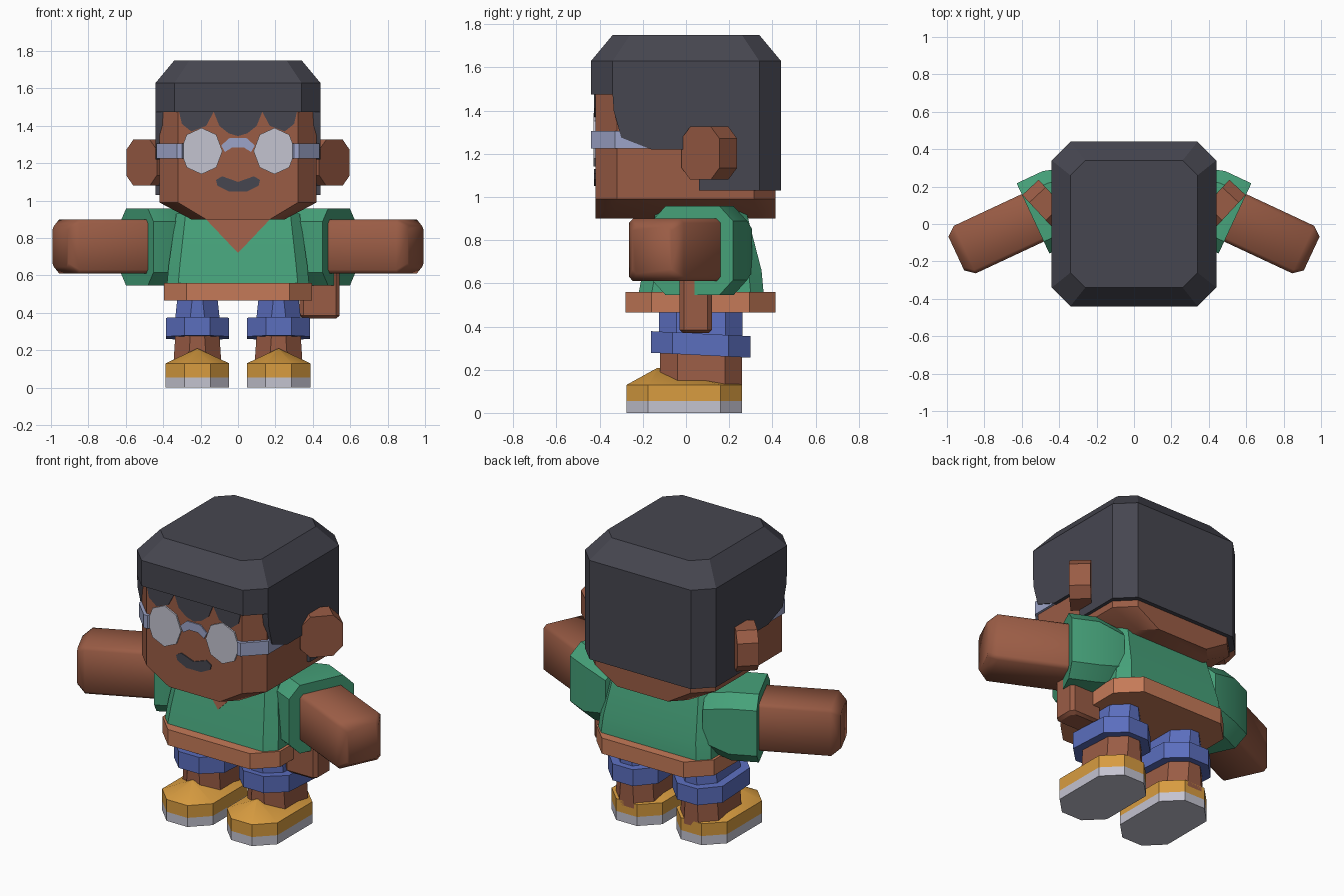
import bpy, bmesh, math
from mathutils import Vector as V

if "Cube" in bpy.data.objects:
    bpy.data.objects.remove(bpy.data.objects["Cube"])


def lin(h):
    vals = [int(h[i:i + 2], 16) / 255 for i in (0, 2, 4)]
    return [c / 12.92 if c <= .04045 else ((c + .055) / 1.055) ** 2.4 for c in vals] + [1]


def material(name, h):
    m = bpy.data.materials.new(name)
    m.diffuse_color = lin(h)
    m.use_nodes = True
    m.node_tree.nodes["Principled BSDF"].inputs["Base Color"].default_value = m.diffuse_color
    return m


SKIN = material("brown skin", "9A5C45")
HAIR = material("charcoal", "464650")
GREEN = material("green cloth", "46A27A")
HEM = material("terracotta", "C57A58")
BLUE = material("blue cloth", "5B6EBE")
SHOE = material("ochre", "D89C40")
PALE = material("pale grey", "C4C3D0")
STRAP = material("lavender", "9CA4C8")
X, Y, Z = V((1, 0, 0)), V((0, 1, 0)), V((0, 0, 1))


def octagon(hx, hy, c, cx=0, cy=0):
    """Chamfered rectangle outline."""
    pts = [(hx, hy - c), (hx - c, hy), (c - hx, hy), (-hx, hy - c),
           (-hx, c - hy), (c - hx, -hy), (hx - c, -hy), (hx, c - hy)]
    return [(cx + a, cy + b) for a, b in pts]


def place(pts, o, u, v):
    return [V(o) + u * a + v * b for a, b in pts]


def loft(name, rings, mat, side=1, angle=30):
    """Closed skin through rings with equal point counts; side=-1 mirrors x."""
    bm = bmesh.new()
    loops = [[bm.verts.new((p.x * side, p.y, p.z)) for p in r] for r in rings]
    n = len(loops[0])
    for a, b in zip(loops, loops[1:]):
        for i in range(n):
            j = (i + 1) % n
            bm.faces.new((a[i], a[j], b[j], b[i]))
    bm.faces.new(loops[0])
    bm.faces.new(loops[-1])
    bmesh.ops.remove_doubles(bm, verts=bm.verts, dist=1e-5)
    bmesh.ops.recalc_face_normals(bm, faces=bm.faces)
    me = bpy.data.meshes.new(name)
    bm.to_mesh(me)
    bm.free()
    me.materials.append(mat)
    ob = bpy.data.objects.new(name, me)
    bpy.context.collection.objects.link(ob)
    smooth(ob, angle)
    return ob


def activate(ob):
    bpy.ops.object.select_all(action='DESELECT')
    ob.select_set(True)
    bpy.context.view_layer.objects.active = ob


def smooth(ob, angle):
    activate(ob)
    bpy.ops.object.shade_smooth_by_angle(angle=math.radians(angle))


def zrings(levels):
    """Horizontal octagons from (z, hx, y_min, y_max, chamfer, x centre)."""
    return [place(octagon(hx, (y1 - y0) / 2, c, cx, (y0 + y1) / 2), Z * z, X, Y)
            for z, hx, y0, y1, c, cx in levels]


def plate(name, pts, y, mat, side=1, t=.009):
    """Thin upright plate from an x,z outline."""
    return loft(name, [place(pts, Y * yy, X, Z) for yy in (y, y + t)], mat, side)


# Head with narrowed chin
loft("head", zrings([(.90, .25, -.42, .415, .08, 0), (.99, .42, -.42, .415, .1, 0),
                     (1.6, .42, -.42, .415, .1, 0)]), SKIN)

# Hair: chamfered block trimmed by a side profile
hair = loft("hair", zrings([(1.0, .44, -.44, .44, .1, 0), (1.63, .44, -.44, .44, .1, 0),
                            (1.75, .34, -.34, .34, .08, 0)]), HAIR)
trim = [(-.6, 1.475), (-.34, 1.475), (-.335, 1.40), (-.30, 1.275), (-.16, 1.22), (.0, 1.22),
        (.0, 1.15), (.06, 1.08), (.06, 1.03), (.6, 1.03), (.6, 1.9), (-.6, 1.9)]
cutter = loft("hair_cutter", [place(trim, X * x, Y, Z) for x in (-.6, .6)], HAIR)
cutter.hide_render = True
activate(hair)
mod = hair.modifiers.new("trim", 'BOOLEAN')
mod.operation, mod.solver, mod.object = 'INTERSECT', 'EXACT', cutter
bpy.ops.object.modifier_apply(modifier=mod.name)
bpy.data.objects.remove(cutter)
smooth(hair, 50)

# Jagged fringe over the forehead
half = [(.05, 1.36), (.10, 1.40), (.13, 1.475), (.17, 1.40), (.25, 1.37), (.30, 1.41), (.315, 1.475)]
fringe = [(-a, b) for a, b in reversed(half)] + [(0, 1.345)] + half
plate("fringe", fringe + [(.315, 1.49), (-.315, 1.49)], -.4255, HAIR)

# Mouth and glasses bridge
plate("mouth", [(-.118, 1.11), (-.085, 1.13), (0, 1.10), (.085, 1.13), (.118, 1.11),
                (.11, 1.08), (.05, 1.05), (-.05, 1.05), (-.11, 1.08)], -.426, HAIR)
plate("glasses_bridge", [(-.09, 1.295), (-.045, 1.335), (.045, 1.335), (.09, 1.295), (.07, 1.26),
                         (.03, 1.285), (-.03, 1.285), (-.07, 1.26)], -.427, STRAP)

# Torso, neckline and hem
loft("torso", zrings([(.55, .38, -.22, .36, .06, 0), (.66, .37, -.20, .35, .06, 0),
                      (.93, .33, -.14, .28, .05, 0)]), GREEN)


def chest_y(z):
    return -.20 + (z - .66) * .06 / .27


neck = [(-.19, .92), (.19, .92), (0, .72)]
loft("neckline", [[V((x, chest_y(z) + d, z)) for x, z in neck] for d in (-.006, .003)], SKIN)
loft("hem", zrings([(.465, .395, -.28, .415, .12, 0), (.56, .395, -.28, .415, .12, 0)]), HEM)

# Hip pouch on one side
loft("hip_pouch", zrings([(.37, .09, -.015, .105, .02, .435), (.385, .107, -.03, .12, .02, .437),
                          (.63, .107, -.03, .12, .02, .437)]), SKIN)

for s, tag in ((1, "right"), (-1, "left")):
    # Ear: angled octagonal slab
    u, n = V((.68, .73, 0)), V((-.73, .68, 0))
    loft(tag + "_ear", [place(octagon(.12, .123, .055), V((.472, .108, 1.203)) + n * d, u, Z)
                        for d in (-.06, .06)], SKIN, s)

    # Lens and temple strap
    lens = [(.195 + .112 * math.sin(k * math.pi / 4), 1.265 + .124 * math.cos(k * math.pi / 4))
            for k in range(8)]
    plate(tag + "_lens", lens, -.429, PALE, s)
    band = [(.28, -.44), (.325, -.44), (.435, -.33), (.435, -.15),
            (.40, -.15), (.40, -.32), (.31, -.41), (.28, -.41)]
    band[0] = (.30, -.44)
    loft(tag + "_glasses_strap", [place(band, Z * z, X, Y) for z in (1.225, 1.305)], STRAP, s)

    # Arm with chamfered hand end, pointing out and forward
    d, w = V((.906, -.423, 0)), V((.423, .906, 0))
    tip = V((.95, -.158, .755))
    loft(tag + "_arm", [place(octagon(a, b, .02), tip - d * t, w, Z)
                        for a, b, t in ((.10, .11, 0), (.14, .145, .05), (.14, .145, .60))],
         SKIN, s, 50)

    # Sleeve: octagonal cuff tapering into the torso
    cuff = V((.54, .03, .752))
    loft(tag + "_sleeve", [place(octagon(a, b, .07), cuff - d * t, w, Z)
                           for a, b, t in ((.207, .207, 0), (.207, .207, .155), (.16, .17, .31))],
         GREEN, s)

    # Leg, shorts and tilted cuff
    c = .217
    loft(tag + "_leg", zrings([(.10, .13, -.12, .26, .08, c), (.40, .11, -.12, .26, .08, c)]), SKIN, s)
    loft(tag + "_shorts", zrings([(.34, .122, -.125, .262, .08, c), (.48, .107, -.125, .262, .08, c)]),
         BLUE, s)
    tilt = V((0, .9988, -.05))
    loft(tag + "_shorts_cuff", [place(octagon(.168, .23, .10), (c, .068, z), X, tilt)
                                for z in (.267, .367)], BLUE, s)

    # Shoe with a peaked tongue, and sole
    foot = (.17, -.275, .26, .10, c)
    shoe = zrings([(.055, *foot), (.13, *foot)])
    shoe.append([V((c, -.13, .21)).lerp(p, .02) for p in shoe[1]])
    loft(tag + "_shoe", shoe, SHOE, s)
    loft(tag + "_sole", zrings([(0, *foot), (.055, *foot)]), PALE, s)
